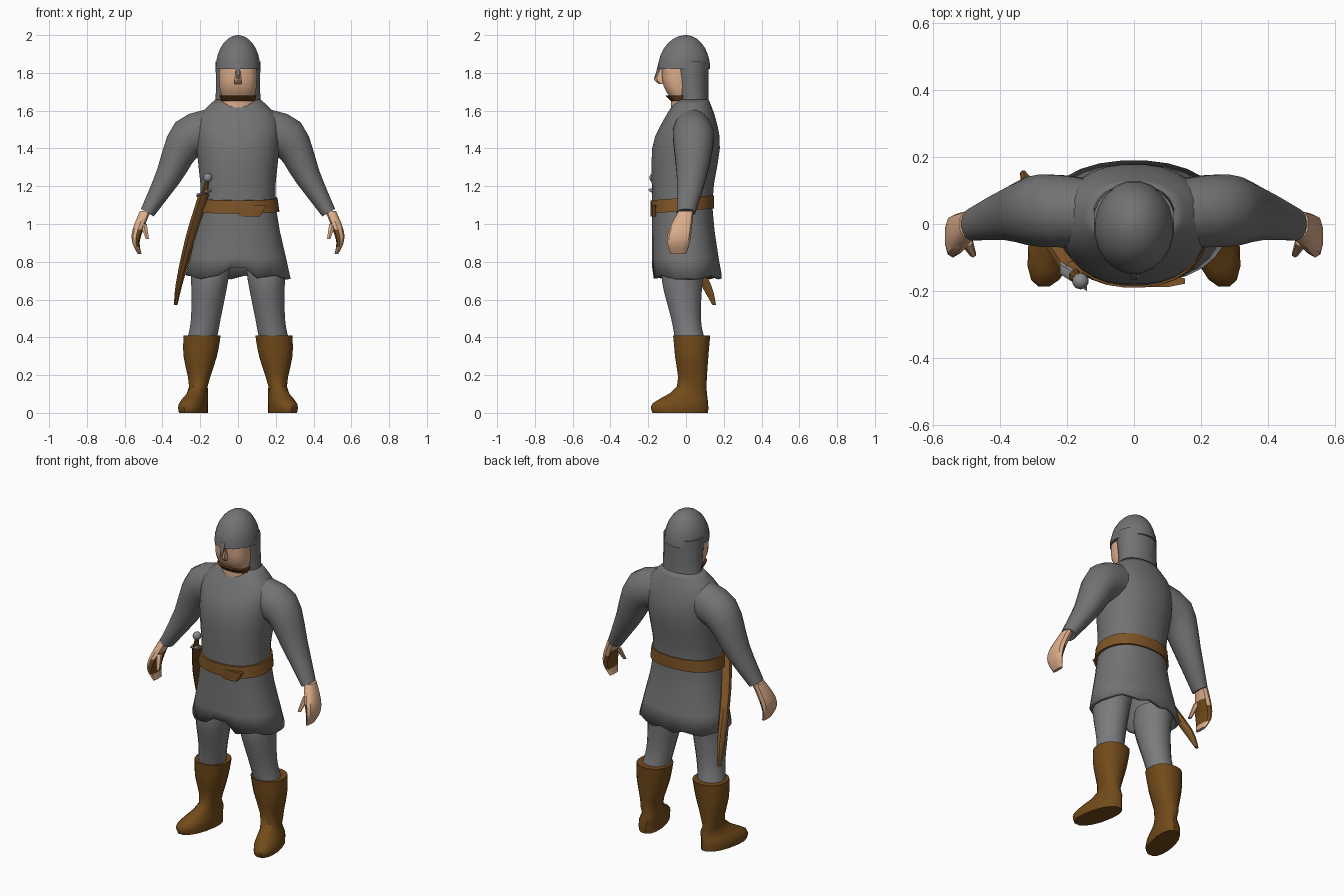
import bpy, bmesh
from math import sin, cos, pi, radians, copysign
from mathutils import Vector, Matrix

cube = bpy.data.objects.get("Cube")
if cube:
    bpy.data.objects.remove(cube, do_unlink=True)


def material(name, *colour):
    mat = bpy.data.materials.new(name)
    mat.use_nodes = True
    mat.diffuse_color = (*colour, 1)
    shader = mat.node_tree.nodes["Principled BSDF"]
    shader.inputs["Base Color"].default_value = (*colour, 1)
    return mat


mail = material("mail grey", .17, .17, .17)
cloth = material("trouser grey", .2, .2, .21)
skin = material("skin", .72, .42, .26)
boot_leather = material("boot brown", .17, .07, .01)
belt_leather = material("belt brown", .21, .09, .02)
beard_brown = material("beard brown", .12, .04, .01)
steel = material("steel grey", .25, .25, .26)


def finish(name, bm, *mats):
    """Turn a bmesh into a shaded object."""
    mesh = bpy.data.meshes.new(name)
    bm.to_mesh(mesh)
    bm.free()
    for mat in mats:
        mesh.materials.append(mat)
    obj = bpy.data.objects.new(name, mesh)
    bpy.context.collection.objects.link(obj)
    bpy.ops.object.select_all(action="DESELECT")
    obj.select_set(True)
    bpy.context.view_layer.objects.active = obj
    bpy.ops.object.shade_smooth_by_angle(angle=radians(40))
    return obj


def smooth_path(keys, steps):
    """Fill in rings between the key rings along a smooth spline."""
    rings = []
    for k in range(len(keys) - 1):
        before, start = keys[max(k - 1, 0)], keys[k]
        end, after = keys[k + 1], keys[min(k + 2, len(keys) - 1)]
        for step in range(steps):
            t = step / steps
            rings.append([
                b + t * (c - a) / 2 + t * t * (a - 2.5 * b + 2 * c - d / 2)
                + t ** 3 * (3 * (b - c) + d - a) / 2
                for a, b, c, d in zip(before, start, end, after)])
    return rings + [keys[-1]]


def loft(name, keys, *mats, side=1, sides=16, steps=3, power=1,
         shape=None, paint=None, capped=True):
    """Skin oval rings given as (x, y, z, radius x, radius y, optional tilt)."""
    bm = bmesh.new()
    loops = []
    for x, y, z, rx, ry, *tilt in smooth_path(keys, steps):
        lean = radians(tilt[0]) if tilt else 0
        loop = []
        for i in range(sides):
            angle = 2 * pi * (i + .5) / sides
            c, s = cos(angle), sin(angle)
            across = copysign(abs(c) ** power, c) * rx
            depth = copysign(abs(s) ** power, s) * ry
            co = Vector((x + across * cos(lean), y + depth, z + across * sin(lean)))
            if shape:
                shape(co)
            co.x *= side
            loop.append(bm.verts.new(co))
        loops.append(loop)
    for low, high in zip(loops, loops[1:]):
        for i in range(sides):
            j = (i + 1) % sides
            bm.faces.new((low[i], low[j], high[j], high[i]))
    if capped:
        bm.faces.new(loops[0])
        bm.faces.new(loops[-1])
    bmesh.ops.recalc_face_normals(bm, faces=bm.faces)
    if paint:
        for face in bm.faces:
            face.material_index = paint(face)
    return finish(name, bm, *mats)


def upright(*profile):
    """Rings centred on x = 0 from (height, front, back, half width)."""
    return [(0, (front + back) / 2, z, width, (back - front) / 2)
            for z, front, back, width in profile]


# Tunic: an open shell with a wavy hem and a small arched notch in front
def hem(co):
    if co.z < .73:
        notch = abs(co.x) < .05 and co.y < 0
        co.z += .05 if notch else .01 * sin(co.x * 40)


tunic = loft("tunic", upright(
    (.72, -.18, .19, .28), (1.1, -.18, .14, .2), (1.4, -.18, .18, .22),
    (1.55, -.12, .16, .22), (1.66, -.05, .12, .12)),
    mail, sides=28, power=.9, shape=hem, capped=False)
shell = tunic.modifiers.new("thickness", "SOLIDIFY")
shell.thickness = .02
shell.offset = -1


# Belt, lower at the front, with a knot
def slope(co):
    co.z += co.y * .08


loft("belt", upright((1.07, -.19, .15, .22), (1.14, -.19, .15, .21)),
     belt_leather, sides=28, power=.9, shape=slope)
loft("belt_knot", [(.06, -.17, 1.04, .06, .02), (.06, -.17, 1.1, .1, .02)],
     belt_leather, sides=8)


# Limbs, built for both sides
def toe_out(co):
    if co.z < .14:
        co.x -= co.y * .2


def palm(face):
    centre = face.calc_center_median()
    inward = face.normal.x * copysign(1, centre.x) < -.4
    return int(inward and .87 < centre.z < 1)


sleeve = [(.1, .03, 1.5, .12, .1, 80), (.27, .04, 1.45, .11, .11, 55),
          (.37, .03, 1.25, .07, .08, 30), (.48, 0, 1.06, .04, .05, 30)]
hand = [(.49, 0, 1.07, .03, .04), (.53, -.03, .97, .03, .06),
        (.54, -.04, .9, .02, .06), (.52, -.04, .84, .01, .04)]
thumb = [(.5, -.05, 1, .02, .02), (.48, -.09, .92, .01, .01)]
trouser = [(.15, 0, .8, .11, .11), (.15, -.02, .7, .1, .11),
           (.17, 0, .5, .08, .08), (.19, .02, .39, .08, .08)]
boot = [(.19, .03, .41, .1, .1), (.2, .03, .3, .09, .09),
        (.21, .03, .14, .05, .08), (.23, -.03, .05, .07, .15),
        (.23, -.03, 0, .07, .15)]
for label, side in (("left", 1), ("right", -1)):
    loft(label + "_sleeve", sleeve, mail, side=side)
    loft(label + "_hand", hand, skin, boot_leather, side=side, sides=10,
         power=.8, paint=palm)
    loft(label + "_thumb", thumb, skin, side=side, sides=6)
    loft(label + "_trouser", trouser, cloth, side=side)
    loft(label + "_boot", boot, boot_leather, side=side, power=.9, shape=toe_out)

# Mail hood, neck, face, beard and nose
loft("hood", upright((1.6, -.04, .13, .14), (1.66, -.05, .12, .12),
                     (1.86, -.08, .12, .12)), mail, sides=20)
loft("neck", upright((1.61, -.08, .05, .09), (1.67, -.08, .05, .09)), skin)
loft("face", upright((1.65, -.07, .04, .08), (1.73, -.12, .04, .1),
                     (1.84, -.13, .04, .1)), skin, power=.8)
loft("beard", upright((1.65, -.08, .03, .09), (1.68, -.11, .03, .1)),
     beard_brown, power=.8)
loft("nose", [(0, -.12, 1.74, .02, .02), (0, -.14, 1.77, .02, .03),
              (0, -.12, 1.83, .01, .02)], skin, sides=6)

# Domed helmet with a nose guard
dome = []
for i in range(8):
    angle = i / 7 * radians(87)
    dome.append((0, -.01 * cos(angle), 1.82 + .18 * sin(angle),
                 .12 * cos(angle), .14 * cos(angle)))
loft("helmet", dome, mail, sides=20, steps=1)
loft("nose_guard", [(0, -.16, 1.77, .01, .01), (0, -.14, 1.85, .02, .01)],
     mail, sides=4)

# Sheathed sword slung at the right hip
loft("scabbard", [(-.18, -.14, 1.16, .03, .03), (-.25, -.03, .93, .03, .03),
                  (-.31, .1, .69, .02, .03), (-.33, .15, .57, .01, .01)],
     belt_leather, sides=8)
loft("sword_grip", [(-.18, -.15, 1.15, .02, .02), (-.16, -.17, 1.24, .01, .01)],
     boot_leather, sides=8)
loft("sword_guard", [(-.22, -.13, 1.15, .01, .02, 90),
                     (-.14, -.18, 1.18, .01, .02, 90)], steel, sides=6)
pommel = bmesh.new()
bmesh.ops.create_icosphere(pommel, subdivisions=2, radius=.025,
                           matrix=Matrix.Translation((-.16, -.17, 1.245)))
finish("sword_pommel", pommel, steel)
